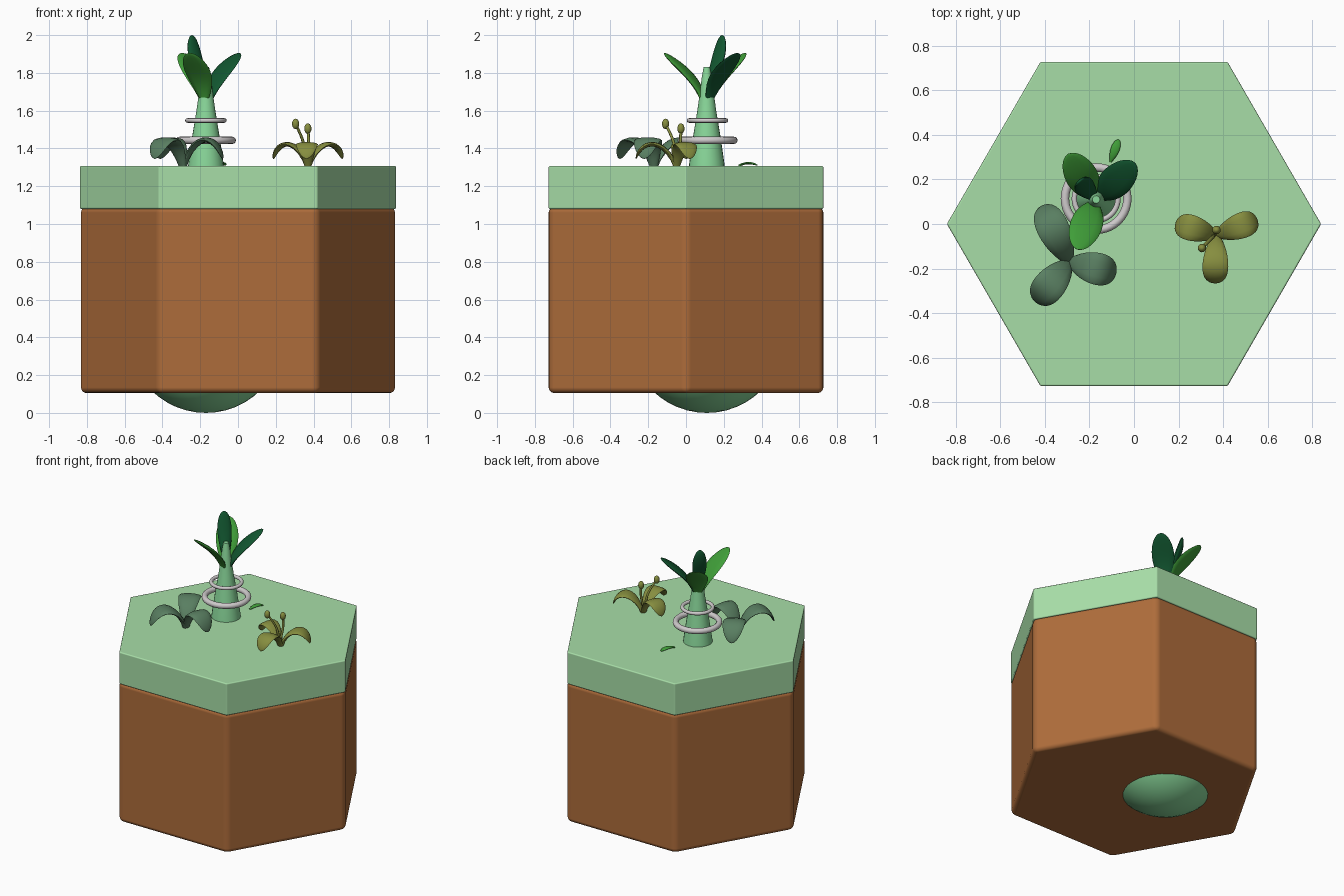
import bpy, bmesh
from math import sin, cos, pi, radians, sqrt
from mathutils import Vector
from mathutils.geometry import interpolate_bezier

cube = bpy.data.objects.get("Cube")
if cube:
    bpy.data.objects.remove(cube, do_unlink=True)


def material(name, rgb):
    m = bpy.data.materials.new(name)
    m.use_nodes = True
    m.diffuse_color = (*rgb, 1)
    m.node_tree.nodes["Principled BSDF"].inputs["Base Color"].default_value = (*rgb, 1)
    return m


GRASS = material("pale green", (0.39, 0.73, 0.39))
SOIL = material("soil brown", (0.42, 0.15, 0.043))
STALK = material("stalk green", (0.25, 0.68, 0.32))
METAL = material("light grey", (0.62, 0.59, 0.60))
BRIGHT = material("leaf green", (0.05, 0.34, 0.04))
DARK = material("dark green", (0.006, 0.095, 0.03))
SAGE = material("grey green", (0.10, 0.21, 0.12))
OLIVE = material("olive", (0.24, 0.27, 0.05))


def finish(ob, name, mat, angle=None):
    """Name, colour and shade a part."""
    ob.name = ob.data.name = name
    ob.data.materials.clear()
    ob.data.materials.append(mat)
    for p in ob.data.polygons:
        p.use_smooth = True
    if angle:
        bpy.ops.object.select_all(action='DESELECT')
        ob.select_set(True)
        bpy.context.view_layer.objects.active = ob
        bpy.ops.object.shade_smooth_by_angle(angle=radians(angle))
    return ob


def loft(name, rings, mat):
    """Skin a list of equal-length rings of points and cap both ends."""
    bm = bmesh.new()
    rows = [[bm.verts.new(p) for p in ring] for ring in rings]
    n = len(rows[0])
    for a, b in zip(rows, rows[1:]):
        for i in range(n):
            j = (i + 1) % n
            bm.faces.new((a[i], a[j], b[j], b[i]))
    bm.faces.new(rows[0][::-1])
    bm.faces.new(rows[-1])
    bmesh.ops.recalc_face_normals(bm, faces=bm.faces)
    me = bpy.data.meshes.new(name)
    bm.to_mesh(me)
    bm.free()
    ob = bpy.data.objects.new(name, me)
    bpy.context.collection.objects.link(ob)
    return finish(ob, name, mat, 60)


def leaf(name, base, azimuth, path, half_width, thick, mat, steps=14, sides=12):
    """Rounded blade along a curve of (reach, height) control points."""
    a = radians(azimuth)
    out, side = Vector((cos(a), sin(a), 0)), Vector((-sin(a), cos(a), 0))
    ctrl = [Vector((base[0], base[1], z)) + out * r for r, z in path]
    pts = interpolate_bezier(*ctrl, 61)
    rings = []
    for s in range(steps + 1):
        t = 1 - (1 - s / steps) ** 1.6
        k = min(59, int(t * 60))
        centre = pts[k].lerp(pts[k + 1], t * 60 - k)
        normal = (pts[k + 1] - pts[k]).normalized().cross(side)
        tip = sqrt(max(0.002, 1 - max(0, (t - 0.6) / 0.4) ** 2))
        f = (0.25 + 0.75 * sin(pi / 2 * min(t / 0.6, 1))) * tip
        ring = []
        for i in range(sides):
            u = 2 * pi * i / sides
            ring.append(centre + side * cos(u) * half_width * f
                        + normal * sin(u) * thick * max(tip, 0.1))
        rings.append(ring)
    return loft(name, rings, mat)


def hex_block(name, z0, z1, bevel, mat):
    bpy.ops.mesh.primitive_cylinder_add(vertices=6, radius=0.84, depth=z1 - z0,
                                        location=(0, 0, (z0 + z1) / 2),
                                        rotation=(0, 0, radians(30)))
    ob = bpy.context.object
    mod = ob.modifiers.new("soft edges", 'BEVEL')
    mod.width, mod.segments = bevel, 3
    mod.harden_normals = True
    return finish(ob, name, mat, 40)


# Hexagonal ground
hex_block("soil_block", 0.105, 1.09, 0.03, SOIL)
hex_block("grass_slab", 1.08, 1.307, 0.008, GRASS)

# Bulb under the soil and stalk above it
CX, CY = -0.17, 0.11
bpy.ops.mesh.primitive_uv_sphere_add(segments=32, ring_count=24, radius=0.41,
                                     location=(CX, CY, 0.41))
finish(bpy.context.object, "bulb", STALK)
stalk = [(0.097, 1.28), (0.092, 1.33), (0.073, 1.46), (0.05, 1.6),
         (0.036, 1.7), (0.026, 1.78), (0.017, 1.83)]
loft("stalk", [[(CX + r * cos(i * pi / 12), CY + r * sin(i * pi / 12), z)
                for i in range(24)] for r, z in stalk], STALK)

# Rings around the stalk
for name, z, major, minor in (("lower_ring", 1.443, 0.140, 0.019),
                              ("upper_ring", 1.548, 0.098, 0.012)):
    bpy.ops.mesh.primitive_torus_add(major_segments=40, minor_segments=12,
                                     major_radius=major, minor_radius=minor,
                                     location=(CX, CY + 0.004, z))
    finish(bpy.context.object, name, METAL)

# Crown leaves
crown = [(0.015, 1.64), (0.05, 1.76), (0.13, 1.82), (0.24, 1.905)]
for name, az, mat in (("crown_leaf_front", 249, BRIGHT),
                      ("crown_leaf_back", 122, BRIGHT),
                      ("crown_leaf_side", 43, DARK)):
    leaf(name, (CX, CY), az, crown, 0.072, 0.014, mat)
leaf("crown_leaf_upright", (CX, CY), 132,
     [(0, 1.68), (0.05, 1.8), (0.1, 1.9), (0.11, 2.0)], 0.046, 0.018, DARK)

# Sage plant
for name, az, reach in (("sage_leaf_back", 116, 0.28),
                        ("sage_leaf_front", 230, 0.235),
                        ("sage_leaf_side", -14, 0.215)):
    path = [(0, 1.29), (reach * 0.2, 1.47), (reach * 0.8, 1.5), (reach, 1.345)]
    leaf(name, (-0.29, -0.17), az, path, 0.072, 0.014, SAGE)

# Olive flower petals
FX, FY = 0.37, -0.05
for name, az, reach in (("petal_right", 164, 0.19), ("petal_left", 21, 0.195),
                        ("petal_front", 268, 0.215)):
    path = [(0, 1.295), (reach * 0.25, 1.45), (reach * 0.85, 1.46), (reach, 1.345)]
    leaf(name, (FX, FY), az, path, 0.058, 0.012, OLIVE)

# Olive flower stamens
for name, tip in (("stamen_tall", Vector((0.305, -0.108, 1.53))),
                  ("stamen_short", Vector((0.37, -0.027, 1.505)))):
    foot = Vector((FX - 0.01, FY, 1.32))
    bend = foot.lerp(tip, 0.4) + Vector((0.012, 0.012, 0.03))
    line = interpolate_bezier(foot, bend, bend, tip, 9)
    loft(name, [[p + Vector((cos(i * pi / 4), sin(i * pi / 4), 0)) * 0.008
                 for i in range(8)] for p in line], OLIVE)
    bpy.ops.mesh.primitive_uv_sphere_add(segments=16, ring_count=10, radius=0.019,
                                         location=tip)
    bpy.context.object.scale.z = 1.45
    finish(bpy.context.object, name + "_head", OLIVE)

# Fallen leaf on the grass
leaf("fallen_leaf", (-0.105, 0.28), 70,
     [(0, 1.308), (0.03, 1.325), (0.07, 1.328), (0.105, 1.31)], 0.02, 0.006, BRIGHT)
